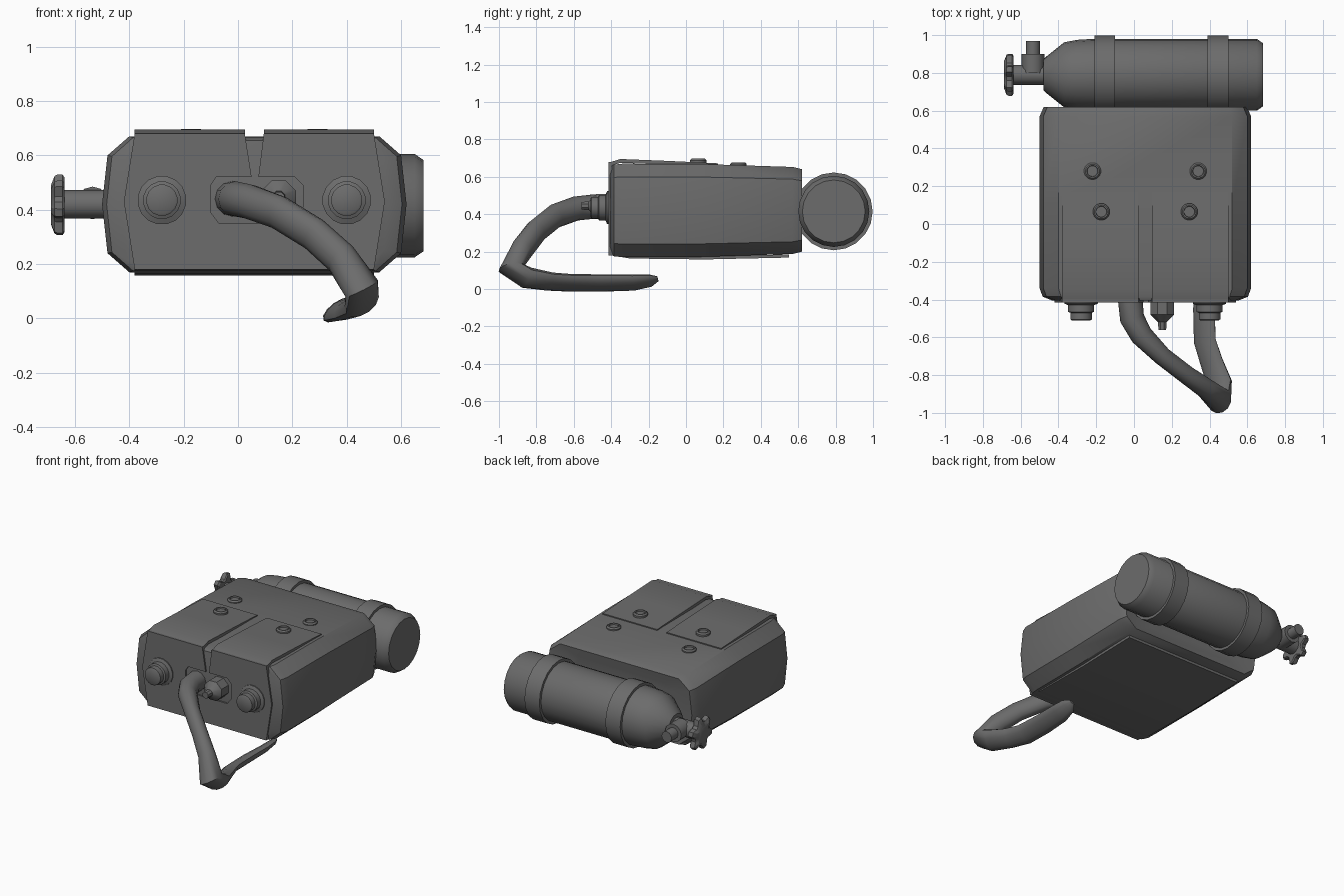
import bpy, bmesh, math
from mathutils import Vector

cube = bpy.data.objects.get("Cube")
if cube:
    bpy.data.objects.remove(cube)

grey = bpy.data.materials.new("dark grey")
grey.use_nodes = True
COLOR = (0.15, 0.15, 0.15, 1)
grey.diffuse_color = COLOR
grey.node_tree.nodes["Principled BSDF"].inputs["Base Color"].default_value = COLOR


def finish(name, bm, angle=35):
    bmesh.ops.recalc_face_normals(bm, faces=bm.faces)
    mesh = bpy.data.meshes.new(name)
    bm.to_mesh(mesh)
    bm.free()
    mesh.materials.append(grey)
    ob = bpy.data.objects.new(name, mesh)
    bpy.context.collection.objects.link(ob)
    bpy.ops.object.select_all(action='DESELECT')
    ob.select_set(True)
    bpy.context.view_layer.objects.active = ob
    bpy.ops.object.shade_smooth_by_angle(angle=math.radians(angle))
    return ob


def loft(name, rings, angle=35):
    """Skin a list of closed rings of points and cap both ends."""
    bm = bmesh.new()
    loops = [[bm.verts.new(p) for p in ring] for ring in rings]
    n = len(loops[0])
    for a, b in zip(loops, loops[1:]):
        for i in range(n):
            j = (i + 1) % n
            bm.faces.new((a[i], a[j], b[j], b[i]))
    bm.faces.new(loops[0])
    bm.faces.new(loops[-1][::-1])
    return finish(name, bm, angle)


def lathe(name, origin, axis, profile, sides=16):
    """Turn (distance, radius) pairs around an axis."""
    axis = Vector(axis)
    u = axis.orthogonal().normalized()
    v = axis.cross(u)
    rings = []
    for d, r in profile:
        rings.append([Vector(origin) + axis * d + (u * math.cos(t) + v * math.sin(t)) * r
                      for t in (math.tau * (i + 0.5) / sides for i in range(sides))])
    return loft(name, rings)


# Pack body: eight-cornered section run front to back, hollowed behind for the tank
CX, CZ = 0.06, 0.42
half = [(0.46, 0.25), (0.54, 0.18), (0.56, 0), (0.54, -0.18), (0.46, -0.25)]
section = half + [(-x, z) for x, z in reversed(half)]


def body_ring(y, sx, sz, dz=0):
    return [(CX + x * sx, y, CZ + dz + z * sz) for x, z in section]


loft("pack_body", [
    body_ring(-0.405, 0.88, 0.94),
    body_ring(-0.385, 0.97, 0.98),
    body_ring(-0.34, 1, 1),
    body_ring(0.1, 1, 0.99),
    body_ring(0.57, 1, 0.93),
    body_ring(0.62, 0.96, 0.88),
    [(CX + x * 0.68, 0.6, CZ + z * 0.62) for x, z in section],
], 40)

# Front cover: plate with a port opening and a slit above it
outline = [(0.025, 0.68), (0.05, 0.52), (-0.08, 0.52), (-0.1, 0.49), (-0.1, 0.39),
           (-0.07, 0.35), (0.21, 0.35), (0.24, 0.39), (0.24, 0.49), (0.21, 0.52),
           (0.075, 0.52), (0.095, 0.68), (0.5, 0.68), (0.54, 0.43), (0.5, 0.18),
           (-0.38, 0.18), (-0.42, 0.43), (-0.38, 0.68)]
loft("front_cover", [[(x, y, z) for x, z in outline] for y in (-0.415, -0.395)])


# Top flaps and underside panel: thin bent strips
def strip(name, x0, x1, path, thick):
    ring = path + [(y, z - thick) for y, z in reversed(path)]
    loft(name, [[(x, y, z) for y, z in ring] for x in (x0, x1)], 20)


flap = [(-0.415, 0.675), (-0.35, 0.695), (-0.1, 0.685), (0.17, 0.672)]
strip("right_flap", -0.38, 0.025, flap, 0.02)
strip("left_flap", 0.095, 0.5, flap, 0.02)
strip("bottom_panel", -0.38, 0.5, [(-0.415, 0.2), (-0.3, 0.18), (0.1, 0.175), (0.55, 0.185)], 0.017)

# Press studs on the flaps and lid
for side, sign in (("right", -1), ("left", 1)):
    for part, dx, y, z in (("flap", 0.233, 0.065, 0.67), ("lid", 0.28, 0.28, 0.65)):
        lathe(f"{side}_{part}_stud", (CX + sign * dx, y, z), (0, 0, 1),
              [(-0.02, 0.045), (0.018, 0.045), (0.027, 0.037), (0.027, 0.03), (0.018, 0.028)])

# Front couplings
for side, x in (("right", -0.28), ("left", 0.4)):
    lathe(f"{side}_coupling", (x, -0.41, 0.435), (0, -1, 0),
          [(-0.01, 0.09), (0.012, 0.09), (0.02, 0.07), (0.055, 0.07),
           (0.06, 0.058), (0.095, 0.058), (0.1, 0.05)])

# Small nozzle in the port opening
lathe("port_nozzle", (0.15, -0.4, 0.445), (0, -1, 0),
      [(-0.01, 0.068), (0.08, 0.068), (0.12, 0.025), (0.16, 0.022)], 8)

# Breathing hose: centre, half width and half height at each step
steps = [((-0.02, -0.4, 0.44), 0.065, 0.065), ((-0.01, -0.5, 0.44), 0.065, 0.065),
         ((0.04, -0.59, 0.43), 0.06, 0.065), ((0.15, -0.7, 0.39), 0.05, 0.065),
         ((0.28, -0.8, 0.31), 0.05, 0.065), ((0.38, -0.87, 0.22), 0.055, 0.065),
         ((0.455, -0.935, 0.11), 0.075, 0.06), ((0.455, -0.85, 0.06), 0.075, 0.045),
         ((0.41, -0.73, 0.04), 0.07, 0.035), ((0.375, -0.62, 0.033), 0.07, 0.03),
         ((0.37, -0.45, 0.032), 0.068, 0.03), ((0.375, -0.28, 0.034), 0.064, 0.026),
         ((0.38, -0.19, 0.045), 0.05, 0.02), ((0.38, -0.15, 0.055), 0.02, 0.008)]
rings = []
for i, (c, w, h) in enumerate(steps):
    c = Vector(c)
    before = Vector(steps[max(i - 1, 0)][0])
    after = Vector(steps[min(i + 1, len(steps) - 1)][0])
    t = (after - before).normalized()
    # Carry the frame along the bend so the tube does not twist
    side = Vector((1, 0, 0)) if i == 0 else side
    side = (side - t * side.dot(t)).normalized()
    up = side.cross(t)
    rings.append([c + side * w * math.cos(a) + up * h * math.sin(a)
                  for a in (math.tau * k / 12 for k in range(12))])
loft("breathing_hose", rings, 50)

# Gas tank with two bands
TANK = (0, 0.79, 0.415)
lathe("gas_tank", TANK, (1, 0, 0),
      [(-0.48, 0.08), (-0.46, 0.1), (-0.37, 0.172), (-0.3, 0.185), (-0.22, 0.19),
       (0.65, 0.19), (0.682, 0.168)], 20)
for side, x in (("right", -0.21), ("left", 0.39)):
    lathe(f"{side}_tank_band", TANK, (1, 0, 0),
          [(x, 0.185), (x, 0.208), (x + 0.11, 0.208), (x + 0.11, 0.185)], 20)

# Valve: stem, side outlet and lobed hand wheel
VALVE = (0, 0.79, 0.42)
lathe("valve_stem", VALVE, (1, 0, 0), [(-0.65, 0.053), (-0.47, 0.053)], 12)
lathe("valve_outlet", (-0.535, 0.8, 0.425), (0, 1, 0),
      [(0, 0.06), (0.1, 0.06), (0.1, 0.037), (0.17, 0.037)], 12)


def wheel_ring(x, scale):
    ring = []
    for k in range(24):
        a = math.tau * k / 24
        r = (0.112 if k % 4 in (0, 1) else 0.08) * scale
        ring.append((x, 0.79 + r * math.cos(a + 0.13), 0.418 + r * math.sin(a + 0.13)))
    return ring


loft("valve_wheel", [wheel_ring(x, s) for x, s in
                     ((-0.688, 0.65), (-0.675, 0.95), (-0.665, 1), (-0.645, 1), (-0.638, 0.9))], 30)
